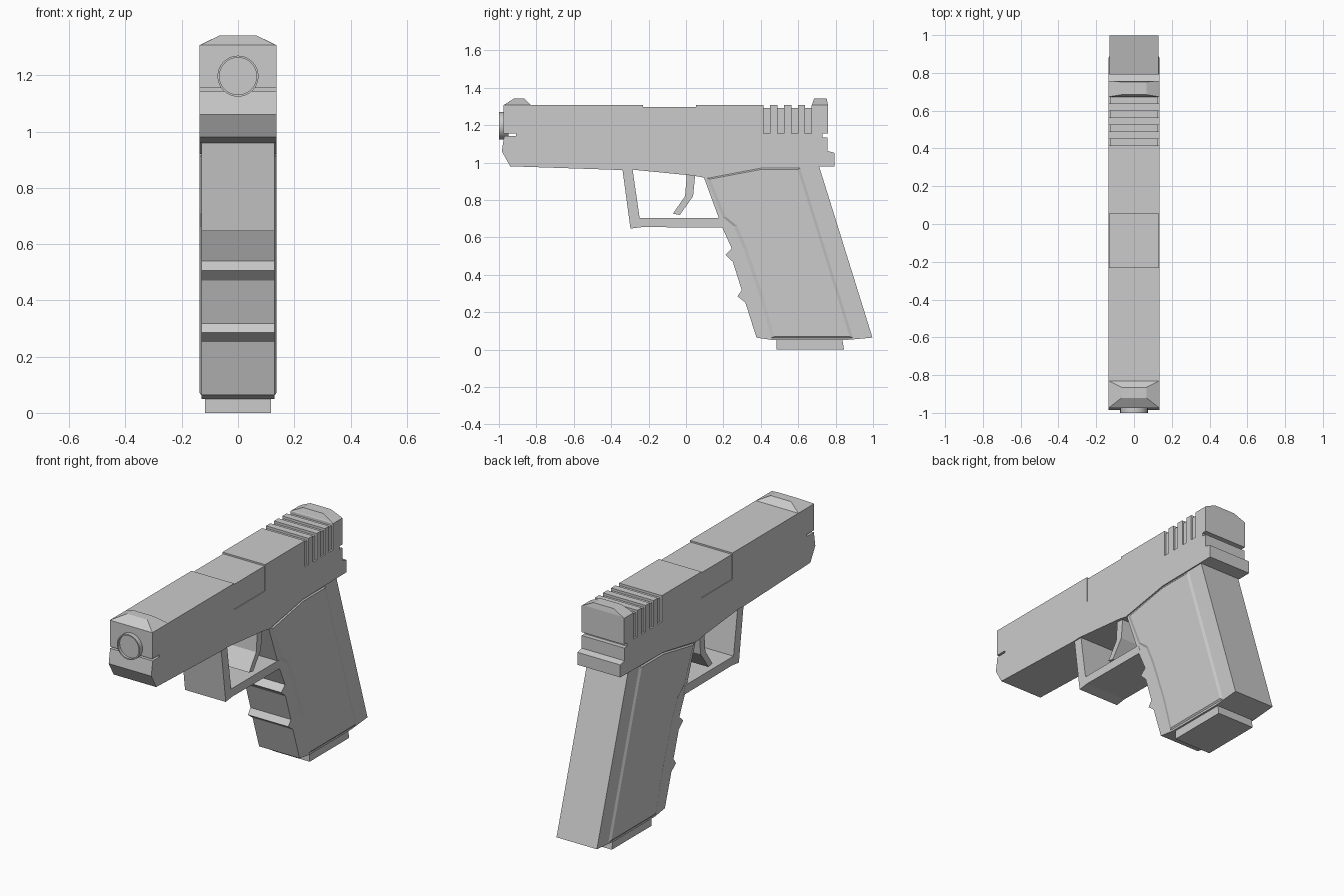
import bpy, bmesh, math

if "Cube" in bpy.data.objects:
    bpy.data.objects.remove(bpy.data.objects["Cube"])


def finish(name, bm):
    bmesh.ops.recalc_face_normals(bm, faces=bm.faces)
    mesh = bpy.data.meshes.new(name)
    bm.to_mesh(mesh)
    bm.free()
    obj = bpy.data.objects.new(name, mesh)
    bpy.context.collection.objects.link(obj)
    return obj


def loft(name, rings):
    """Skin a row of matching point loops and cap both ends."""
    bm = bmesh.new()
    loops = [[bm.verts.new(p) for p in ring] for ring in rings]
    n = len(loops[0])
    for a, b in zip(loops, loops[1:]):
        for i in range(n):
            j = (i + 1) % n
            bm.faces.new((a[i], a[j], b[j], b[i]))
    bm.faces.new(loops[0])
    bm.faces.new(loops[-1])
    return finish(name, bm)


def plate(name, profile, half):
    """Side profile in (y, z), extruded evenly across x."""
    return loft(name, [[(x, y, z) for y, z in profile] for x in (-half, half)])


def frustum(name, low, high):
    """Tapered block between two rectangles (half width, y0, y1, z)."""
    return loft(name, [[(-w, a, z), (w, a, z), (w, b, z), (-w, b, z)]
                       for w, a, b, z in (low, high)])


# Slide: rectangular sections, stepping in at the port and rear serrations
W, TOP, LOW = 0.136, 1.307, 1.155
recesses = [(-0.23, 0.053, 0.132, 1.298)]
recesses += [(0.415 + 0.074 * i, 0.45 + 0.074 * i, 0.126, 1.293) for i in range(4)]
sections = [(-0.975, W, TOP)]
for y0, y1, w, top in recesses:
    sections += [(y0, W, TOP), (y0, w, top), (y1, w, top), (y1, W, TOP)]
sections.append((0.758, W, TOP))
loft("slide", [[(-w, y, LOW), (w, y, LOW), (w, y, t), (-w, y, t)]
               for y, w, t in sections])

# Sights
frustum("front_sight", (W, -0.975, -0.83, TOP), (0.065, -0.92, -0.865, 1.342))
frustum("rear_sight_base", (W, 0.672, 0.758, TOP), (0.125, 0.675, 0.758, 1.313))
frustum("rear_sight", (0.125, 0.675, 0.758, 1.313), (0.065, 0.685, 0.752, 1.342))


# Muzzle: short tube with a shallow bore
def circle(r, y, n=32):
    return [(r * math.cos(2 * math.pi * i / n), y,
             1.197 + r * math.sin(2 * math.pi * i / n)) for i in range(n)]


muzzle = loft("muzzle", [circle(0.073, -0.95), circle(0.073, -1.0),
                         circle(0.066, -1.0), circle(0.066, -0.985)])
bpy.context.view_layer.objects.active = muzzle
muzzle.select_set(True)
bpy.ops.object.shade_smooth_by_angle(angle=math.radians(30))

# Frame with the front slot and rear notch
plate("frame", [(-0.972, 1.143), (-0.91, 1.143), (-0.91, LOW), (0.73, LOW),
                (0.73, 1.135), (0.757, 1.135), (0.757, 1.062), (0.794, 1.052),
                (0.794, 0.98), (0.40, 0.975), (0.094, 0.92), (0.04, 0.93),
                (-0.286, 0.962), (-0.34, 0.96), (-0.94, 0.98), (-0.985, 1.06)], W)

# Trigger guard
plate("trigger_guard", [(-0.34, 0.965), (-0.297, 0.647), (-0.235, 0.655), (0.21, 0.652),
                        (0.19, 0.703), (-0.248, 0.703), (-0.286, 0.967)], 0.13)

# Trigger
plate("trigger", [(0.005, 0.945), (0.05, 0.945), (0.038, 0.82), (-0.033, 0.72),
                  (-0.07, 0.727), (-0.005, 0.82)], 0.12)

# Grip with two finger ridges on the front strap
plate("grip", [(0.094, 0.925), (0.195, 0.65), (0.245, 0.54), (0.21, 0.507),
               (0.25, 0.47), (0.298, 0.318), (0.275, 0.285), (0.317, 0.252),
               (0.377, 0.064), (0.47, 0.05), (0.84, 0.05), (0.997, 0.064),
               (0.71, 0.985), (0.40, 0.98)], 0.129)

# Grip panels: one on each side with a sloped rim
outer = [(0.11, 0.915), (0.40, 0.97), (0.61, 0.97), (0.893, 0.062), (0.455, 0.062),
         (0.393, 0.29), (0.305, 0.545), (0.255, 0.66), (0.195, 0.71)]
inner = [(0.13, 0.912), (0.40, 0.963), (0.597, 0.963), (0.875, 0.07), (0.472, 0.07),
         (0.412, 0.29), (0.325, 0.545), (0.275, 0.66), (0.213, 0.71)]
for side, sign in (("left", 1), ("right", -1)):
    loft(side + "_grip_panel", [[(sign * x, y, z) for y, z in loop]
                                for x, loop in ((0.12, outer), (0.129, outer), (W, inner))])

# Magazine base
frustum("magazine_base", (0.118, 0.485, 0.845, 0.0), (0.118, 0.485, 0.835, 0.06))
